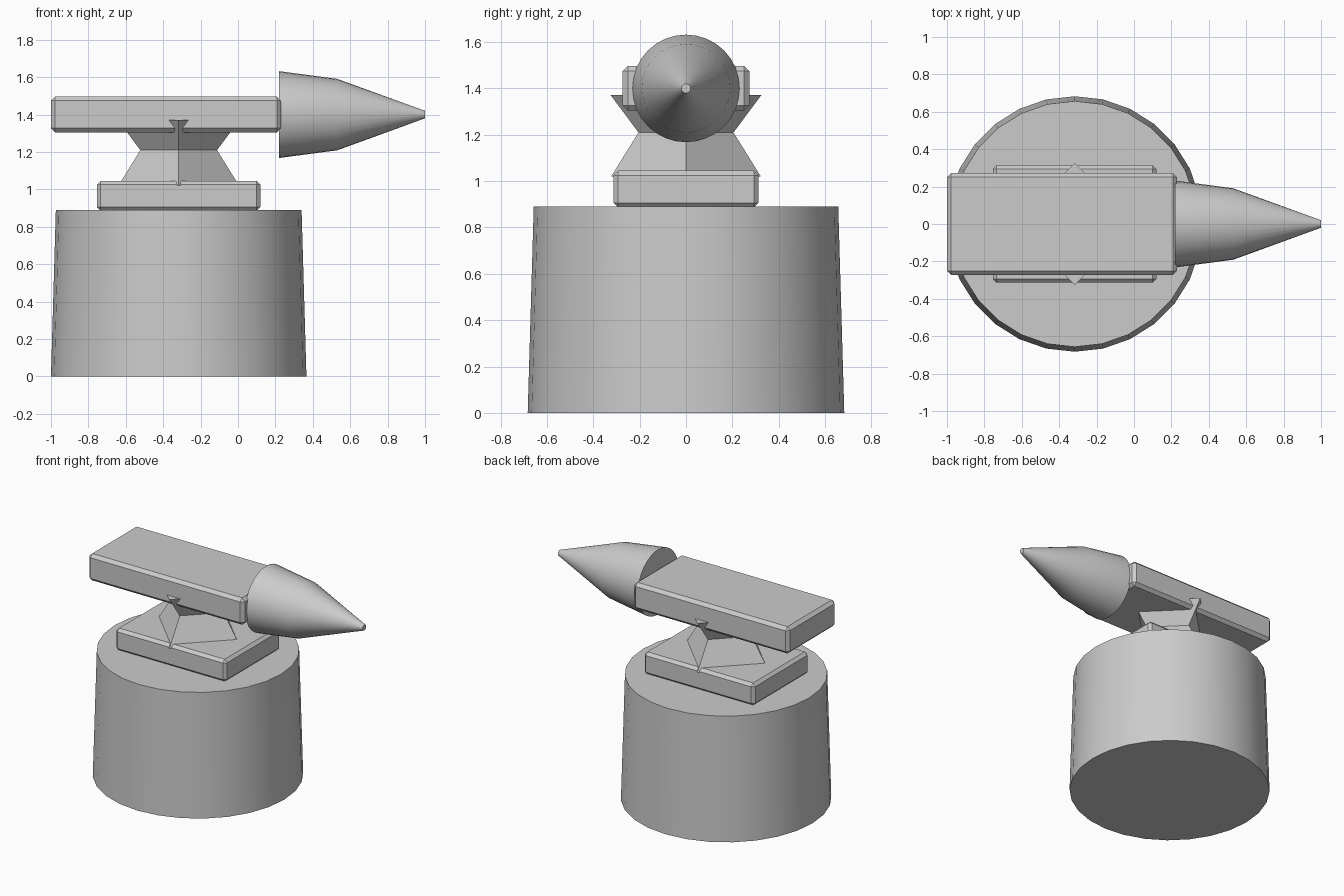
import bpy
import math

if "Cube" in bpy.data.objects:
    bpy.data.objects.remove(bpy.data.objects["Cube"], do_unlink=True)

# Single plain grey metal
grey = bpy.data.materials.new("light grey")
grey.use_nodes = True
COLOUR = (0.6, 0.6, 0.6, 1)
grey.diffuse_color = COLOUR
grey.node_tree.nodes["Principled BSDF"].inputs["Base Color"].default_value = COLOUR

AXIS_X = -0.317  # centre of the stand


def lathe(name, profile, sides, centre, along_x=False, smooth=True):
    """Capped solid of revolution from (radius, distance) pairs."""
    verts, faces = [], []
    for r, d in profile:
        for i in range(sides):
            a = 2 * math.pi * i / sides
            u, v = r * math.cos(a), r * math.sin(a)
            verts.append((d, u, v) if along_x else (u, v, d))
    for k in range(len(profile) - 1):
        for i in range(sides):
            j = (i + 1) % sides
            lo, hi = k * sides, (k + 1) * sides
            faces.append((lo + i, lo + j, hi + j, hi + i))
    faces.append(tuple(reversed(range(sides))))
    faces.append(tuple(range(len(verts) - sides, len(verts))))
    mesh = bpy.data.meshes.new(name)
    mesh.from_pydata(verts, [], faces)
    mesh.materials.append(grey)
    ob = bpy.data.objects.new(name, mesh)
    ob.location = centre
    bpy.context.collection.objects.link(ob)
    if smooth:
        bpy.ops.object.select_all(action='DESELECT')
        ob.select_set(True)
        bpy.context.view_layer.objects.active = ob
        bpy.ops.object.shade_smooth_by_angle(angle=math.radians(30))
    return ob


def block(name, x0, x1, half_y, z0, z1, bevel):
    """Box with chamfered edges."""
    bpy.ops.mesh.primitive_cube_add(size=1, location=((x0 + x1) / 2, 0, (z0 + z1) / 2))
    ob = bpy.context.object
    ob.name = name
    ob.scale = (x1 - x0, 2 * half_y, z1 - z0)
    bpy.ops.object.transform_apply(location=False, rotation=False, scale=True)
    mod = ob.modifiers.new("chamfer", 'BEVEL')
    mod.width = bevel
    mod.segments = 1
    ob.data.materials.append(grey)
    return ob


# Tapered round stand
lathe("stand", [(0.683, 0), (0.657, 0.89)], 28, (AXIS_X, 0, 0))

# Foot plate and working block
block("foot_plate", -0.755, 0.12, 0.313, 0.886, 1.045, 0.02)
block("top_block", -1.0, 0.23, 0.273, 1.305, 1.497, 0.022)

# Diamond-shaped waist, flat sided
lathe("waist", [(0.323, 1.02), (0.205, 1.21), (0.326, 1.372)], 4,
      (AXIS_X, 0, 0), smooth=False)

# Pointed horn
lathe("horn", [(0.232, 0.22), (0.191, 0.53), (0.02, 1.0)], 32,
      (0, 0, 1.4), along_x=True)
